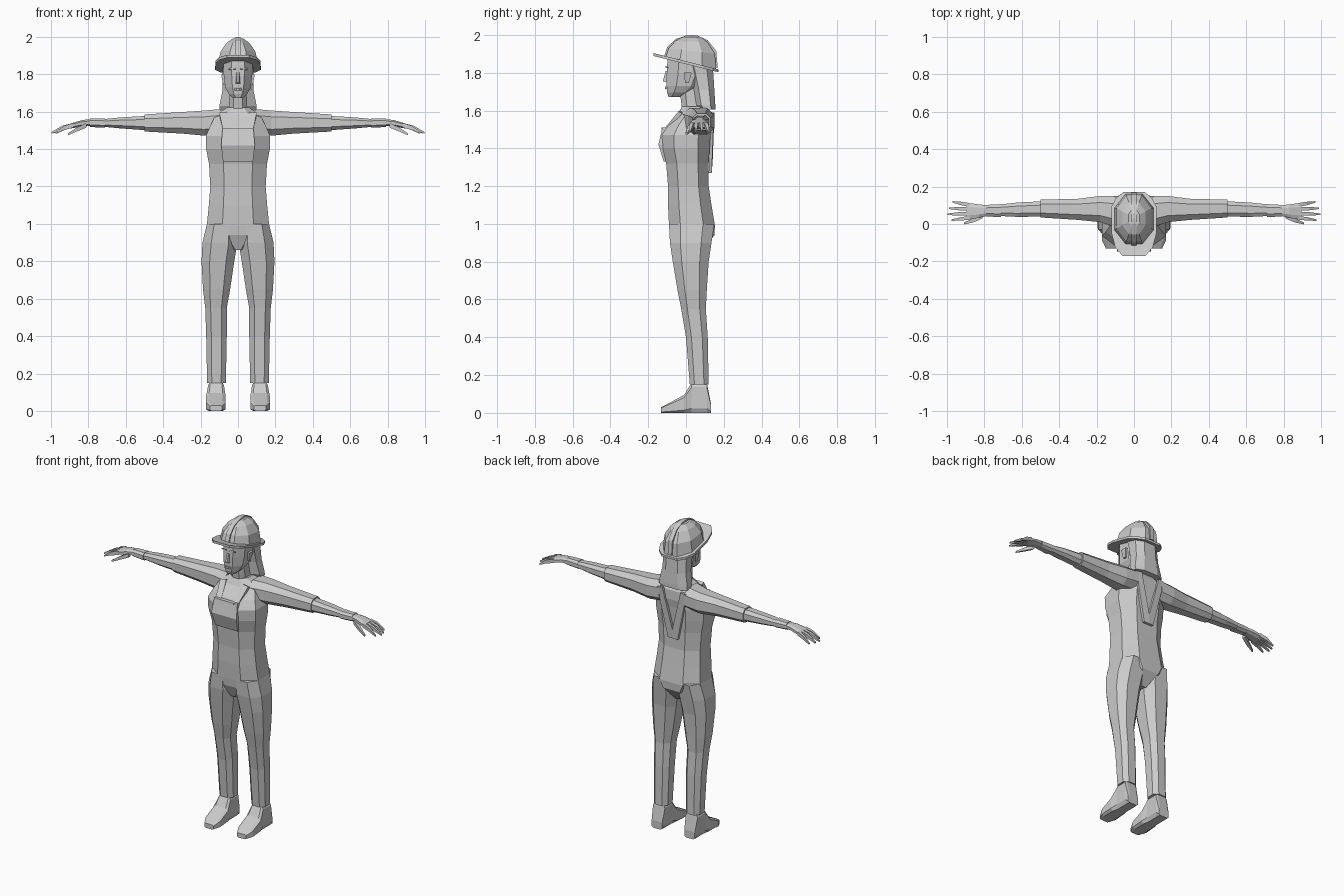
import bpy, bmesh

grey = bpy.data.materials.new("plain_grey")
grey.diffuse_color = (0.6, 0.6, 0.6, 1)


def finish(name, bm, mirror=False):
    bmesh.ops.recalc_face_normals(bm, faces=bm.faces)
    me = bpy.data.meshes.new(name)
    bm.to_mesh(me)
    bm.free()
    me.materials.append(grey)
    ob = bpy.data.objects.new(name, me)
    bpy.context.collection.objects.link(ob)
    if mirror:
        ob.modifiers.new("mirror", 'MIRROR')
    return ob


def bridge(bm, rings):
    n = len(rings[0])
    for r, s in zip(rings, rings[1:]):
        for i in range(n):
            j = (i + 1) % n
            bm.faces.new((r[i], r[j], s[j], s[i]))
    bm.faces.new(rings[0])
    bm.faces.new(rings[-1])


def loft(name, axis, sections, cut=0.25, mirror=False):
    """Loft chamfered boxes (t, a0, a1, b0, b1[, tilt]) along an axis."""
    bm = bmesh.new()
    rings = []
    for t, a0, a1, b0, b1, *tilt in sections:
        k = tilt[0] if tilt else 0
        ca, cb = (a1 - a0) * cut, (b1 - b0) * cut
        pts = [(a0 + ca, b0), (a1 - ca, b0), (a1, b0 + cb), (a1, b1 - cb),
               (a1 - ca, b1), (a0 + ca, b1), (a0, b1 - cb), (a0, b0 + cb)]
        if cut == 0:
            pts = [(a0, b0), (a1, b0), (a1, b1), (a0, b1)]
        ring = []
        for a, b in pts:
            co = {'x': (t, a, b), 'y': (a, t, b), 'z': (a, b, t + k * (b - 0.03))}[axis]
            ring.append(bm.verts.new(co))
        rings.append(ring)
    bridge(bm, rings)
    return finish(name, bm, mirror)


def sym(name, sections, cut=0.25):
    """Upright loft centred on x = 0 from (z, half width, y0, y1[, tilt])."""
    return loft(name, 'z', [(z, -w, w, *r) for z, w, *r in sections], cut)


def prism(name, outline, offset, mirror=False):
    """Extrude a closed 3D outline by an offset."""
    bm = bmesh.new()
    rings = [[bm.verts.new([c + k * o for c, o in zip(p, offset)]) for p in outline]
             for k in (0, 1)]
    bridge(bm, rings)
    return finish(name, bm, mirror)


# Body
sym("torso", [(.86, .03, -.05, .09), (.94, .12, -.085, .15), (.99, .167, -.09, .153),
              (1.1, .156, -.095, .135), (1.2, .148, -.095, .12), (1.32, .155, -.105, .12),
              (1.4, .17, -.125, .125), (1.47, .172, -.128, .13), (1.52, .15, -.1, .138),
              (1.58, .12, -.045, .135), (1.622, .06, -.02, .11)])
loft("leg", 'z', [(1.0, .01, .166, -.09, .15), (.9, .003, .19, -.085, .135),
                  (.8, .02, .195, -.07, .12), (.65, .042, .187, -.045, .11),
                  (.55, .06, .175, -.025, .105), (.4, .06, .17, 0, .115),
                  (.15, .065, .165, .02, .12)], mirror=True)
loft("shoe", 'y', [(-.132, .085, .15, 0, .03), (-.09, .066, .17, 0, .052),
                   (-.01, .066, .17, 0, .095), (.03, .075, .16, 0, .16),
                   (.11, .075, .16, 0, .16), (.132, .08, .155, 0, .05)], 0.15, True)

# Overall bib and back straps
sym("bib", [(1.33, .08, -.118, -.09), (1.42, .09, -.146, -.1), (1.51, .083, -.125, -.08)], 0)
sym("bib_pocket_seam", [(1.50, .06, -.131, -.12), (1.51, .06, -.129, -.12)], 0)
prism("back_strap", [(.065, .135, 1.59), (.105, .132, 1.585), (.035, .12, 1.27), (0, .12, 1.27),
                     (0, .125, 1.33)], (0, .016, 0), True)
prism("front_strap", [(.04, -.118, 1.5), (.08, -.118, 1.5), (.1, -.04, 1.595),
                      (.06, -.034, 1.6)], (0, .02, -.01), True)

# Arms and hands
loft("sleeve", 'x', [(.09, -.02, .15, 1.48, 1.614), (.18, .01, .15, 1.472, 1.606),
                     (.3, .022, .135, 1.483, 1.598), (.5, .035, .13, 1.494, 1.585)], mirror=True)
loft("forearm", 'x', [(.48, .04, .122, 1.5, 1.578), (.62, .038, .115, 1.51, 1.57),
                      (.76, .045, .1, 1.523, 1.556)], mirror=True)
loft("glove_cuff", 'x', [(.71, .036, .106, 1.514, 1.564), (.79, .041, .102, 1.518, 1.563)],
     mirror=True)
loft("hand", 'x', [(.77, .047, .098, 1.525, 1.56), (.83, .033, .105, 1.522, 1.556),
                   (.895, .022, .113, 1.51, 1.537)], mirror=True)
for i, (y, dy, tip) in enumerate([(.033, -.012, .975), (.056, -.004, .997),
                                  (.08, .004, .99), (.102, .016, .97)]):
    mid = (.88 + tip) / 2
    loft("finger_%d" % (i + 1), 'x',
         [(.88, y - .01, y + .01, 1.515, 1.54),
          (mid, y + dy / 2 - .009, y + dy / 2 + .009, 1.503, 1.525),
          (tip, y + dy - .004, y + dy + .004, 1.483, 1.492)], 0, True)
loft("thumb", 'x', [(.81, .03, .055, 1.515, 1.54), (.86, .008, .03, 1.495, 1.517),
                    (.91, -.002, .008, 1.473, 1.483)], 0, True)

# Head, face and hair
sym("neck", [(1.6, .05, -.02, .09), (1.72, .045, -.035, .08)])
sym("head", [(1.672, .028, -.092, -.03), (1.695, .05, -.1, .03), (1.73, .068, -.102, .08),
             (1.79, .076, -.102, .11), (1.87, .078, -.098, .12)], 0.28)
prism("nose", [(-.013, -.1, 1.75), (.013, -.1, 1.75), (.006, -.123, 1.755),
               (-.006, -.123, 1.755)], (0, .016, .055))
prism("lips", [(-.02, -.1, 1.712), (.02, -.1, 1.712), (.008, -.111, 1.714),
               (-.008, -.111, 1.714)], (0, 0, .013))
prism("brow", [(.012, -.1, 1.825), (.05, -.092, 1.822), (.048, -.1, 1.825),
               (.012, -.108, 1.828)], (0, 0, .007), True)
loft("ear", 'z', [(1.745, .066, .08, -.005, .015), (1.8, .07, .09, -.01, .03)], 0, True)
sym("hair", [(1.605, .1, .075, .155), (1.63, .1, .055, .155), (1.71, .084, .04, .15),
             (1.79, .082, .02, .145), (1.86, .085, 0, .14)])

# Safety helmet
sym("helmet_shell", [(1.845, .106, -.108, .16, -.25), (1.915, .093, -.092, .153, -.12),
                     (1.965, .062, -.055, .115, -.05), (1.99, .03, -.015, .075)], 0.28)
ridge = [(-.118, 1.88), (-.1, 1.935), (-.055, 1.978), (0, 1.997), (.03, 2.0), (.06, 1.997),
         (.115, 1.972), (.16, 1.915), (.168, 1.825)]
prism("helmet_ridge", [(-.014, y, z) for y, z in ridge], (.028, 0, 0))
half = [(.06, -.172), (.1, -.125), (.12, -.05), (.122, .09), (.095, .14), (.055, .172)]
brim = half + [(-x, y) for x, y in reversed(half)]
prism("helmet_brim", [(x, y, 1.838 - .25 * (y - .03)) for x, y in brim], (0, 0, .015))
